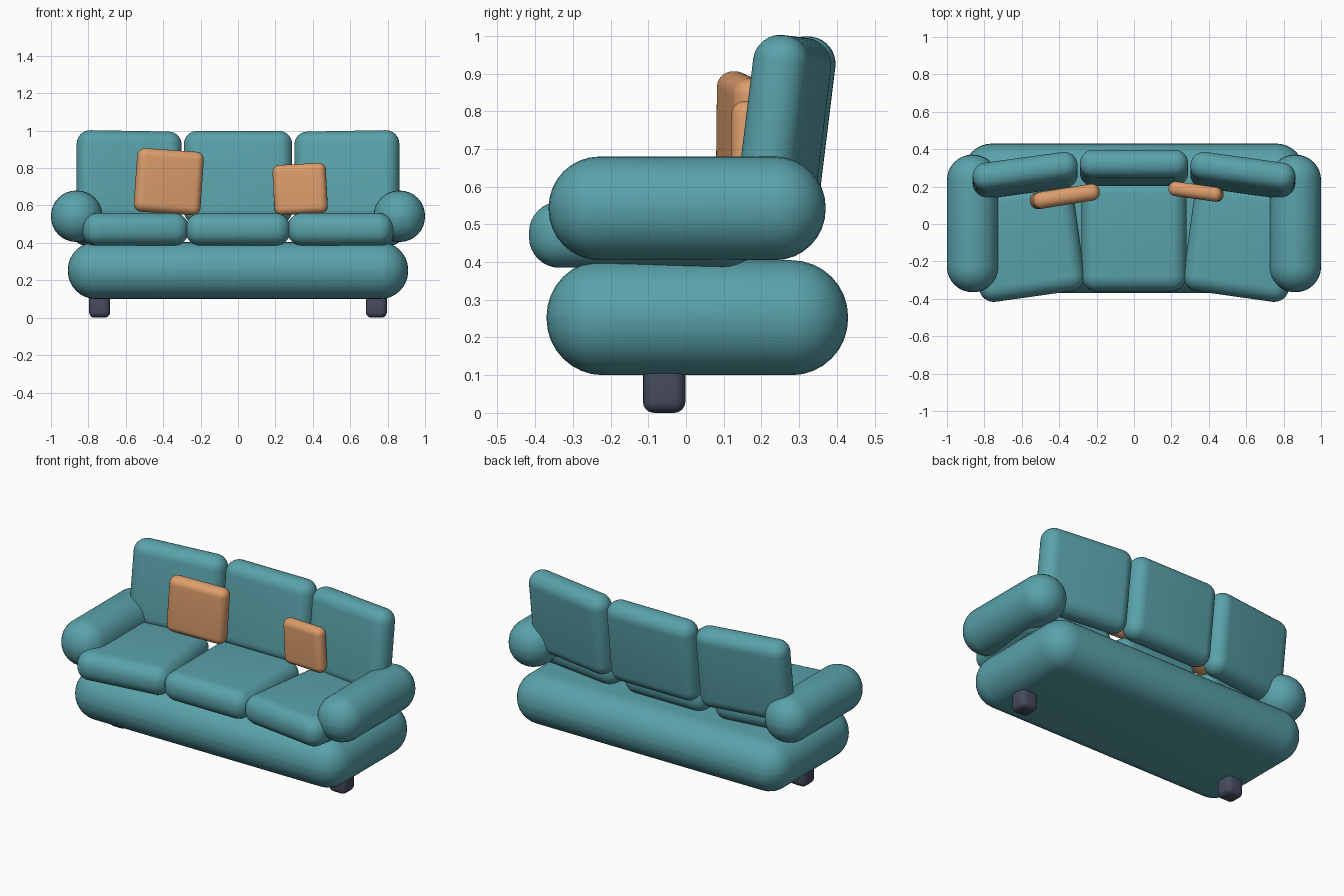
import bpy, bmesh
from math import radians
from mathutils import Matrix, Vector

if "Cube" in bpy.data.objects:
    bpy.data.objects.remove(bpy.data.objects["Cube"])


def material(name, color):
    m = bpy.data.materials.new(name)
    m.diffuse_color = color
    m.use_nodes = True
    m.node_tree.nodes["Principled BSDF"].inputs["Base Color"].default_value = m.diffuse_color
    return m


TEAL = material("teal fabric", (0.10, 0.36, 0.40, 1))
ORANGE = material("orange fabric", (0.72, 0.34, 0.15, 1))
DARK = material("dark leg", (0.06, 0.07, 0.11, 1))


def rounded_box(name, size, centre, radius, mat, lean=0, roll=0, yaw=0, segments=8):
    """Box with rounded edges; yaw and roll are applied first, then the lean."""
    bm = bmesh.new()
    bmesh.ops.create_cube(bm, size=1)
    bmesh.ops.scale(bm, vec=Vector(size), verts=bm.verts)
    bmesh.ops.bevel(bm, geom=bm.edges[:], offset=radius, segments=segments,
                    profile=0.5, affect='EDGES', clamp_overlap=True)
    rot = (Matrix.Rotation(radians(lean), 4, 'X')
           @ Matrix.Rotation(radians(yaw), 4, 'Z')
           @ Matrix.Rotation(radians(roll), 4, 'Y'))
    for f in bm.faces:
        f.smooth = True
    me = bpy.data.meshes.new(name)
    bm.to_mesh(me)
    bm.free()
    me.materials.append(mat)
    ob = bpy.data.objects.new(name, me)
    ob.matrix_world = Matrix.Translation(centre) @ rot
    bpy.context.collection.objects.link(ob)
    return ob


# Base and the middle cushions
rounded_box("base", (1.82, 0.80, 0.305), (0, 0.03, 0.2525), 0.15, TEAL)
rounded_box("seat_cushion_middle", (0.56, 0.60, 0.175), (0, -0.06, 0.4725), 0.08, TEAL)
rounded_box("back_cushion_middle", (0.58, 0.15, 0.50), (0, 0.30, 0.75), 0.072, TEAL, lean=-7)

# Mirrored parts: angled side cushions, arms and legs
for side, s in (("left", -1), ("right", 1)):
    rounded_box("seat_cushion_" + side, (0.57, 0.60, 0.175),
                (s * 0.577, -0.09, 0.4725), 0.08, TEAL, yaw=-8 * s)
    rounded_box("back_cushion_" + side, (0.565, 0.15, 0.50),
                (s * 0.582, 0.26, 0.75), 0.072, TEAL, lean=-7, yaw=-8 * s)
    rounded_box("arm_" + side, (0.275, 0.735, 0.275),
                (s * 0.8625, 0.003, 0.5425), 0.135, TEAL)
    rounded_box("leg_" + side, (0.113, 0.113, 0.13),
                (s * 0.74, -0.058, 0.065), 0.03, DARK, segments=4)

# Throw pillows
rounded_box("pillow_large", (0.36, 0.09, 0.34), (-0.37, 0.147, 0.727), 0.043,
            ORANGE, roll=4, yaw=9)
rounded_box("pillow_small", (0.287, 0.078, 0.268), (0.332, 0.173, 0.688), 0.037,
            ORANGE, roll=-3, yaw=-8)
